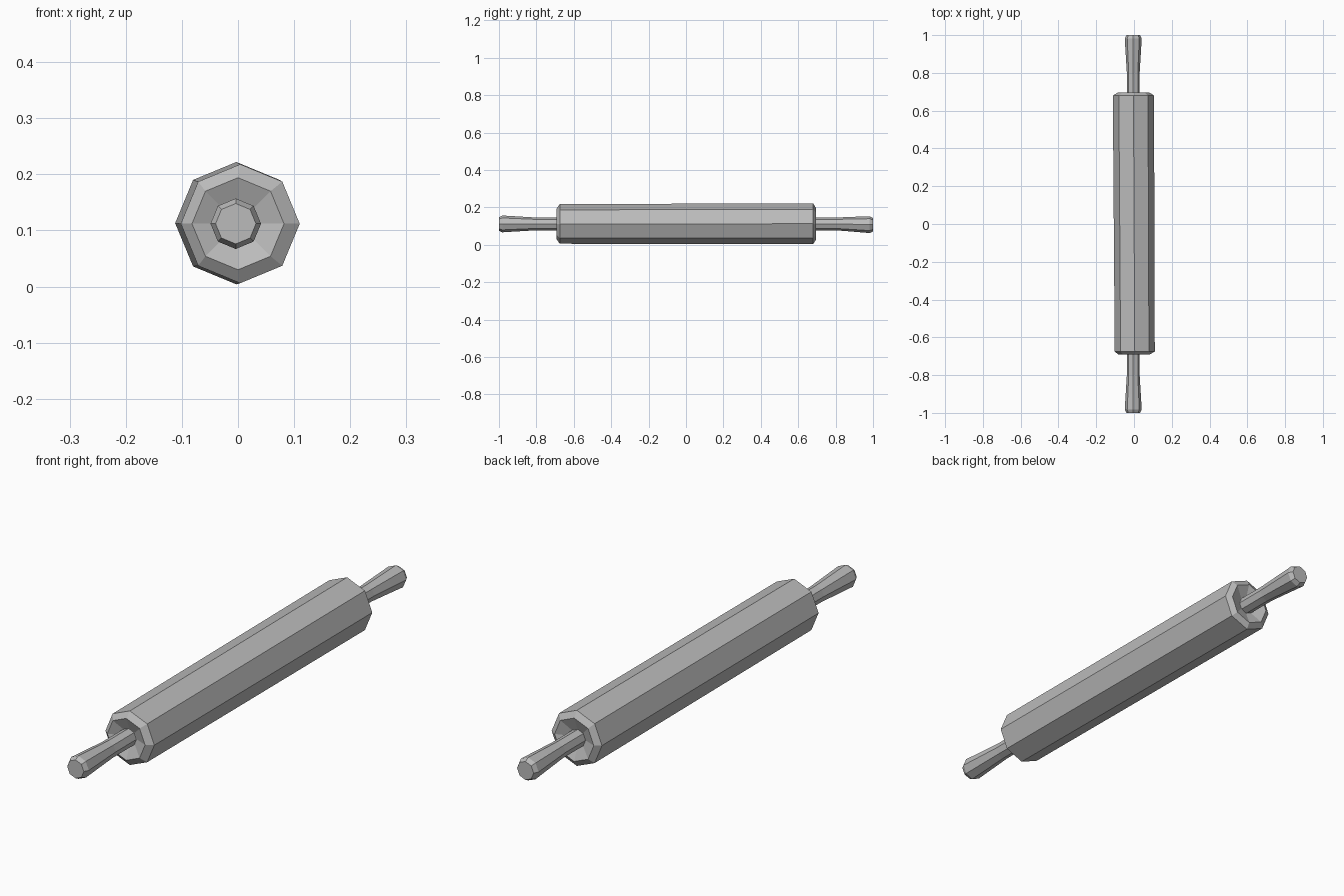
import bpy, bmesh
from math import sin, cos, pi

SIDES = 8
AXIS_Z = 0.112

cube = bpy.data.objects.get("Cube")
if cube:
    bpy.data.objects.remove(cube, do_unlink=True)

grey = bpy.data.materials.new("plain grey")
grey.use_nodes = True
colour = (0.5, 0.5, 0.5, 1)
grey.diffuse_color = colour
grey.node_tree.nodes["Principled BSDF"].inputs["Base Color"].default_value = colour


def lathe(name, rings):
    """Skin octagonal rings (y, radius, x offset, z offset) along y and cap both ends."""
    bm = bmesh.new()
    loops = []
    for y, r, dx, dz in rings:
        loops.append([bm.verts.new((dx + r * sin(2 * pi * i / SIDES), y,
                                    AXIS_Z + dz + r * cos(2 * pi * i / SIDES)))
                      for i in range(SIDES)])
    for a, b in zip(loops, loops[1:]):
        for i in range(SIDES):
            j = (i + 1) % SIDES
            bm.faces.new((a[i], a[j], b[j], b[i]))
    bm.faces.new(loops[0])
    bm.faces.new(loops[-1])
    bmesh.ops.recalc_face_normals(bm, faces=bm.faces)
    mesh = bpy.data.meshes.new(name)
    bm.to_mesh(mesh)
    bm.free()
    mesh.materials.append(grey)
    obj = bpy.data.objects.new(name, mesh)
    bpy.context.collection.objects.link(obj)
    return obj


# Roller: slightly skewed barrel with chamfered rims and shallow dished ends
lathe("roller", [
    (-0.672, 0.034, 0, 0),
    (-0.692, 0.082, 0, 0),
    (-0.675, 0.106, 0.004, 0),
    (0.68, 0.109, -0.003, 0.001),
    (0.695, 0.085, -0.002, 0),
    (0.675, 0.034, -0.002, 0),
])

# Handles: thin neck flaring out to a chamfered grip end
for name, side, drop in (("front_handle", -1, 0), ("back_handle", 1, -0.004)):
    lathe(name, [
        (side * 0.66, 0.034, -0.004, 0),
        (side * 0.80, 0.034, -0.004, 0),
        (side * 0.90, 0.040, -0.004, drop / 2),
        (side * 0.982, 0.045, -0.004, drop),
        (side * 1.0, 0.036, -0.004, drop),
    ])
